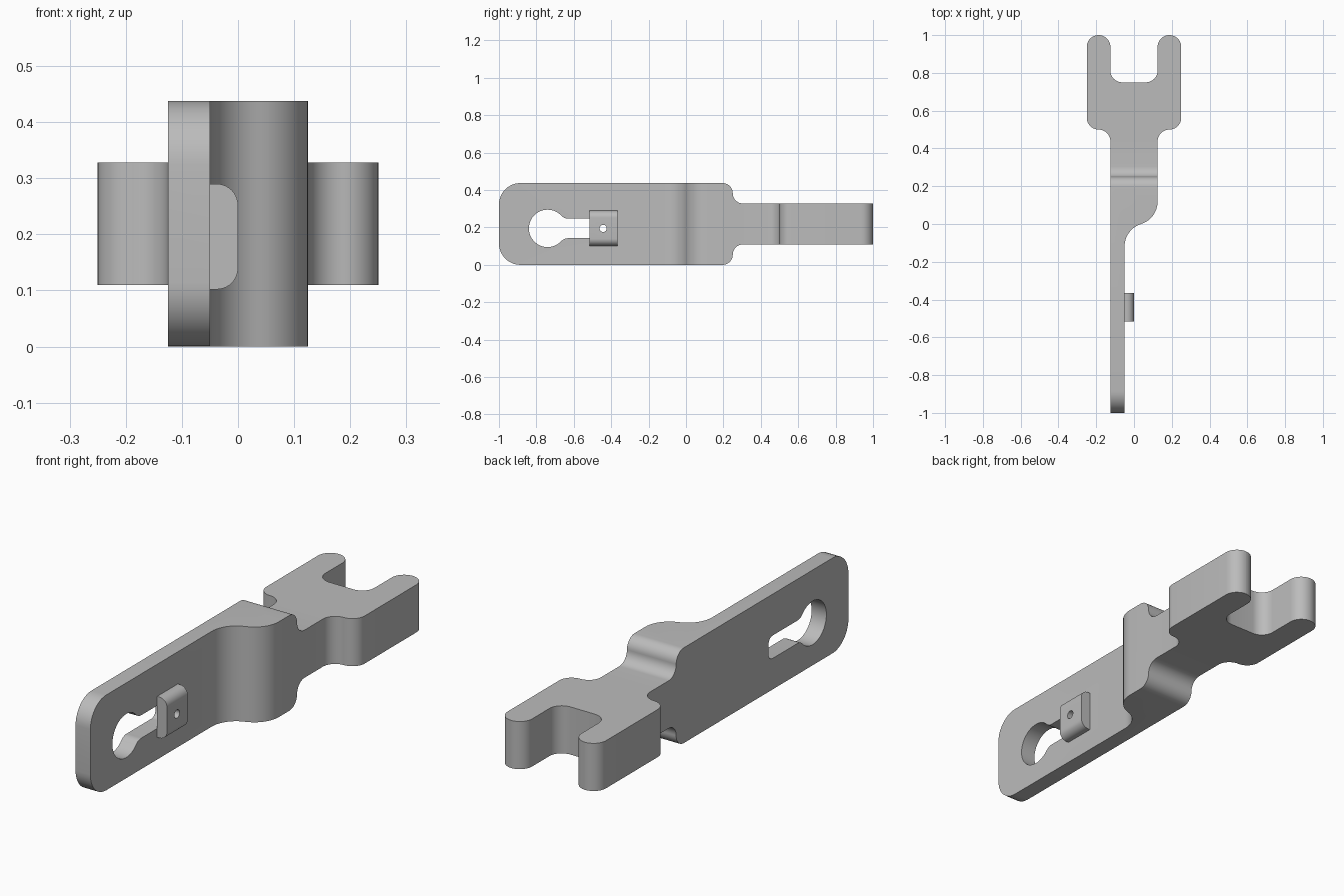
import bpy, bmesh, math
from mathutils import Vector

if "Cube" in bpy.data.objects:
    bpy.data.objects.remove(bpy.data.objects["Cube"])

grey = bpy.data.materials.new("steel grey")
grey.diffuse_color = (0.5, 0.5, 0.5, 1)
grey.use_nodes = True
grey.node_tree.nodes["Principled BSDF"].inputs["Base Color"].default_value = grey.diffuse_color


def arc(cx, cy, r, a0, a1, n=12):
    """Points on an arc, angles in degrees."""
    steps = [math.radians(a0 + (a1 - a0) * i / n) for i in range(n + 1)]
    return [(cx + r * math.cos(a), cy + r * math.sin(a)) for a in steps]


def rounded(corners, n=10):
    """Polygon from (u, v, radius) corners, each rounded by a tangent arc."""
    pts = []
    for i, (u, v, r) in enumerate(corners):
        p = Vector((u, v))
        if r == 0:
            pts.append((u, v))
            continue
        a = (Vector(corners[i - 1][:2]) - p).normalized()
        b = (Vector(corners[(i + 1) % len(corners)][:2]) - p).normalized()
        half = a.angle(b) / 2
        centre = p + (a + b).normalized() * (r / math.sin(half))
        start = p + a * (r / math.tan(half)) - centre
        end = p + b * (r / math.tan(half)) - centre
        a0 = math.atan2(start.y, start.x)
        sweep = (math.atan2(end.y, end.x) - a0 + math.pi) % (2 * math.pi) - math.pi
        pts += arc(centre.x, centre.y, r, math.degrees(a0), math.degrees(a0 + sweep), n)
    return pts


def prism(name, pts, lo, hi, place):
    """Extrude a 2D profile from lo to hi; place maps (u, v, w) to xyz."""
    clean = []
    for p in pts:
        if not clean or math.dist(p, clean[-1]) > 1e-4:
            clean.append(p)
    bm = bmesh.new()
    face = bm.faces.new([bm.verts.new(place(u, v, lo)) for u, v in clean])
    ext = bmesh.ops.extrude_face_region(bm, geom=[face])["geom"]
    move = Vector(place(0, 0, hi)) - Vector(place(0, 0, lo))
    bmesh.ops.translate(bm, vec=move, verts=[g for g in ext if isinstance(g, bmesh.types.BMVert)])
    bmesh.ops.recalc_face_normals(bm, faces=bm.faces)
    mesh = bpy.data.meshes.new(name)
    bm.to_mesh(mesh)
    bm.free()
    mesh.materials.append(grey)
    obj = bpy.data.objects.new(name, mesh)
    bpy.context.collection.objects.link(obj)
    return obj


def boolean(obj, other, operation):
    mod = obj.modifiers.new("cut", "BOOLEAN")
    mod.operation, mod.object, mod.solver = operation, other, "EXACT"
    bpy.context.view_layer.objects.active = obj
    bpy.ops.object.modifier_apply(modifier=mod.name)
    bpy.data.objects.remove(other)


def from_top(u, v, w):
    return (u, v, w)


def from_side(u, v, w):
    return (w, u, v)


def from_front(u, v, w):
    return (u, w, v)


H, R, MID = 0.4375, 0.0625, 0.195

# plan outline: thin bar, S-bend, neck and fork
half_fork = [(0.125, 0.5, R), (0.25, 0.5, R), (0.25, 1, R), (0.125, 1, R), (0.125, 0.75, R)]
plan = [(-0.125, -1, 0), (-0.05, -1, 0), (-0.05, -0.0274, 0.1249), (0.125, 0.0274, 0.1249)]
plan += half_fork + [(-x, y, r) for x, y, r in reversed(half_fork)]
# slightly smaller radii keep neighbouring arcs from overlapping
plan = [(x, y, min(r, 0.1249) * 0.999) for x, y, r in plan]
body = prism("lever_body", rounded(plan), -0.1, H + 0.1, from_top)

# side outline: tall bar stepping down to the thinner fork
lo, hi, s = 0.109375, 0.328125, 0.0546
side = [(-1, 0, 0.115), (0.25, 0, s), (0.25, lo, s), (1.1, lo, 0),
        (1.1, hi, 0), (0.25, hi, s), (0.25, H, s), (-1, H, 0.115)]
boolean(body, prism("side_cutter", rounded(side), -0.5, 0.5, from_side), "INTERSECT")

# keyhole with filleted throat
f, r, w = 0.05, 0.1, 0.0525
fy = math.sqrt((r + f) ** 2 - (w + f) ** 2)
ang = math.degrees(math.atan2(w + f, fy))
upper = arc(fy, w + f, f, 270, 180 + ang, 8) + arc(0, 0, r, ang, 180, 20)
upper = arc(0.29, w - 0.03, 0.03, 0, 90, 6) + upper
outline = upper + [(u, -v) for u, v in reversed(upper)][1:]
keyhole = [(u - 0.74, v + MID) for u, v in outline]
boolean(body, prism("keyhole_cutter", keyhole, -0.3, 0.1, from_side), "DIFFERENCE")

# small drilled block bridging the slot
block = rounded([(-0.05, 0.102, 0), (0, 0.102, 0.038), (0, 0.29, 0.038), (-0.05, 0.29, 0)])
clip = prism("slot_block", block, -0.515, -0.365, from_front)
hole = arc(-0.443, MID, 0.019, 0, 360, 24)[:-1]
boolean(clip, prism("pin_cutter", hole, -0.1, 0.1, from_side), "DIFFERENCE")

# smooth curved walls, sharp edges kept
for obj in (body, clip):
    bpy.ops.object.select_all(action="DESELECT")
    obj.select_set(True)
    bpy.context.view_layer.objects.active = obj
    bpy.ops.object.shade_smooth_by_angle(angle=math.radians(30))
